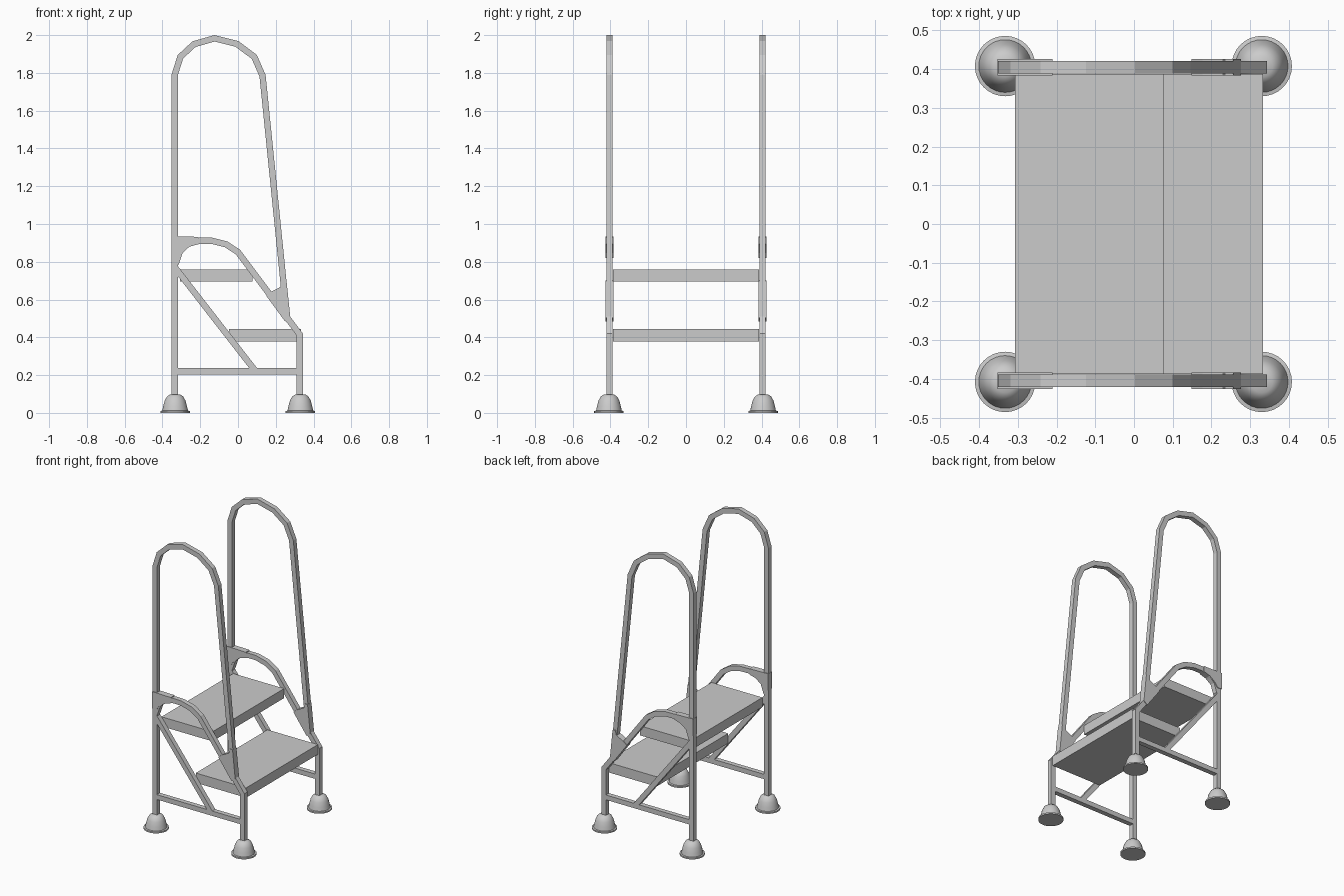
import bpy, bmesh
from math import radians
from mathutils import Vector

cube = bpy.data.objects.get("Cube")
if cube:
    bpy.data.objects.remove(cube, do_unlink=True)

metal = bpy.data.materials.new("grey_metal")
metal.use_nodes = True
GREY = (0.6, 0.6, 0.6, 1)
metal.diffuse_color = GREY
metal.node_tree.nodes["Principled BSDF"].inputs["Base Color"].default_value = GREY

TUBE = 0.033
SIDE_Y = 0.405


def finish(name, bm):
    bmesh.ops.recalc_face_normals(bm, faces=bm.faces)
    mesh = bpy.data.meshes.new(name)
    bm.to_mesh(mesh)
    bm.free()
    mesh.materials.append(metal)
    obj = bpy.data.objects.new(name, mesh)
    bpy.context.collection.objects.link(obj)
    return obj


def tube(name, path, y):
    """Square tube swept along an x-z path with mitred bends."""
    pts = [Vector(p) for p in path]
    dirs = [(b - a).normalized() for a, b in zip(pts, pts[1:])]
    h = TUBE / 2
    bm = bmesh.new()
    rings = []
    for i, p in enumerate(pts):
        a, b = dirs[max(i - 1, 0)], dirs[min(i, len(dirs) - 1)]
        n = Vector((-a.y - b.y, a.x + b.x)).normalized()
        n *= h / n.dot(Vector((-a.y, a.x)))
        corners = [(p + n, -h), (p + n, h), (p - n, h), (p - n, -h)]
        rings.append([bm.verts.new((q.x, y + d, q.y)) for q, d in corners])
    for r, s in zip(rings, rings[1:]):
        for k in range(4):
            j = (k + 1) % 4
            bm.faces.new((r[k], r[j], s[j], s[k]))
    bm.faces.new(rings[0])
    bm.faces.new(rings[-1])
    return finish(name, bm)


def plate(name, outline, y, thickness):
    """Flat x-z outline extruded along y, centred on y."""
    bm = bmesh.new()
    face = bm.faces.new([bm.verts.new((x, y - thickness / 2, z)) for x, z in outline])
    out = bmesh.ops.extrude_face_region(bm, geom=[face])
    verts = [v for v in out["geom"] if isinstance(v, bmesh.types.BMVert)]
    bmesh.ops.translate(bm, verts=verts, vec=(0, thickness, 0))
    return finish(name, bm)


def foot(name, x, y):
    """Domed rubber foot with a thin flange, turned around z."""
    profile = [(0, 0), (0.078, 0), (0.078, 0.01), (0.068, 0.012), (0.063, 0.035),
               (0.055, 0.065), (0.043, 0.087), (0.028, 0.097), (0, 0.1)]
    bm = bmesh.new()
    verts = [bm.verts.new((r, 0, z)) for r, z in profile]
    edges = [bm.edges.new(pair) for pair in zip(verts, verts[1:])]
    bmesh.ops.spin(bm, geom=verts + edges, cent=(0, 0, 0), axis=(0, 0, 1),
                   angle=radians(360), steps=32)
    bmesh.ops.remove_doubles(bm, verts=bm.verts, dist=0.0005)
    obj = finish(name, bm)
    obj.location = (x, y, 0)
    bpy.ops.object.select_all(action="DESELECT")
    obj.select_set(True)
    bpy.context.view_layer.objects.active = obj
    bpy.ops.object.shade_smooth_by_angle(angle=radians(40))


# Paths and outlines shared by both side frames
handrail = [(-0.335, 0.08), (-0.335, 1.79), (-0.305, 1.885), (-0.233, 1.952),
            (-0.124, 1.983), (-0.005, 1.953), (0.086, 1.885), (0.13, 1.785),
            (0.252, 0.58)]
arch = [(0.327, 0.08), (0.327, 0.415), (0, 0.851), (-0.062, 0.892), (-0.137, 0.911),
        (-0.2, 0.912), (-0.265, 0.896), (-0.308, 0.855), (-0.33, 0.79)]
lower_gusset = [(0.149, 0.621), (0.249, 0.484), (0.277, 0.505), (0.257, 0.698),
                (0.235, 0.70), (0.23, 0.67), (0.177, 0.642)]
upper_gusset = [(-0.353, 0.82), (-0.318, 0.82), (-0.3, 0.847), (-0.256, 0.88),
                (-0.21, 0.893), (-0.21, 0.932), (-0.353, 0.935)]

for side, y in (("front", -SIDE_Y), ("back", SIDE_Y)):
    tube(f"{side}_handrail", handrail, y)
    tube(f"{side}_arch_and_leg", arch, y)
    tube(f"{side}_crossbar", [(-0.33, 0.221), (0.32, 0.221)], y)
    tube(f"{side}_diagonal_brace", [(-0.33, 0.765), (0.092, 0.222)], y)
    plate(f"{side}_lower_gusset", lower_gusset, y, 0.042)
    plate(f"{side}_upper_gusset", upper_gusset, y, 0.042)
    for end, x in (("right", -0.333), ("left", 0.33)):
        foot(f"{side}_{end}_foot", x, y + (0.003 if y > 0 else -0.003))

# Treads spanning the two frames
for name, x0, x1, z0, z1 in (("upper_tread", -0.307, 0.078, 0.695, 0.76),
                             ("lower_tread", -0.048, 0.333, 0.378, 0.445)):
    plate(name, [(x0, z0), (x1, z0), (x1, z1), (x0, z1)], 0, 0.775)
